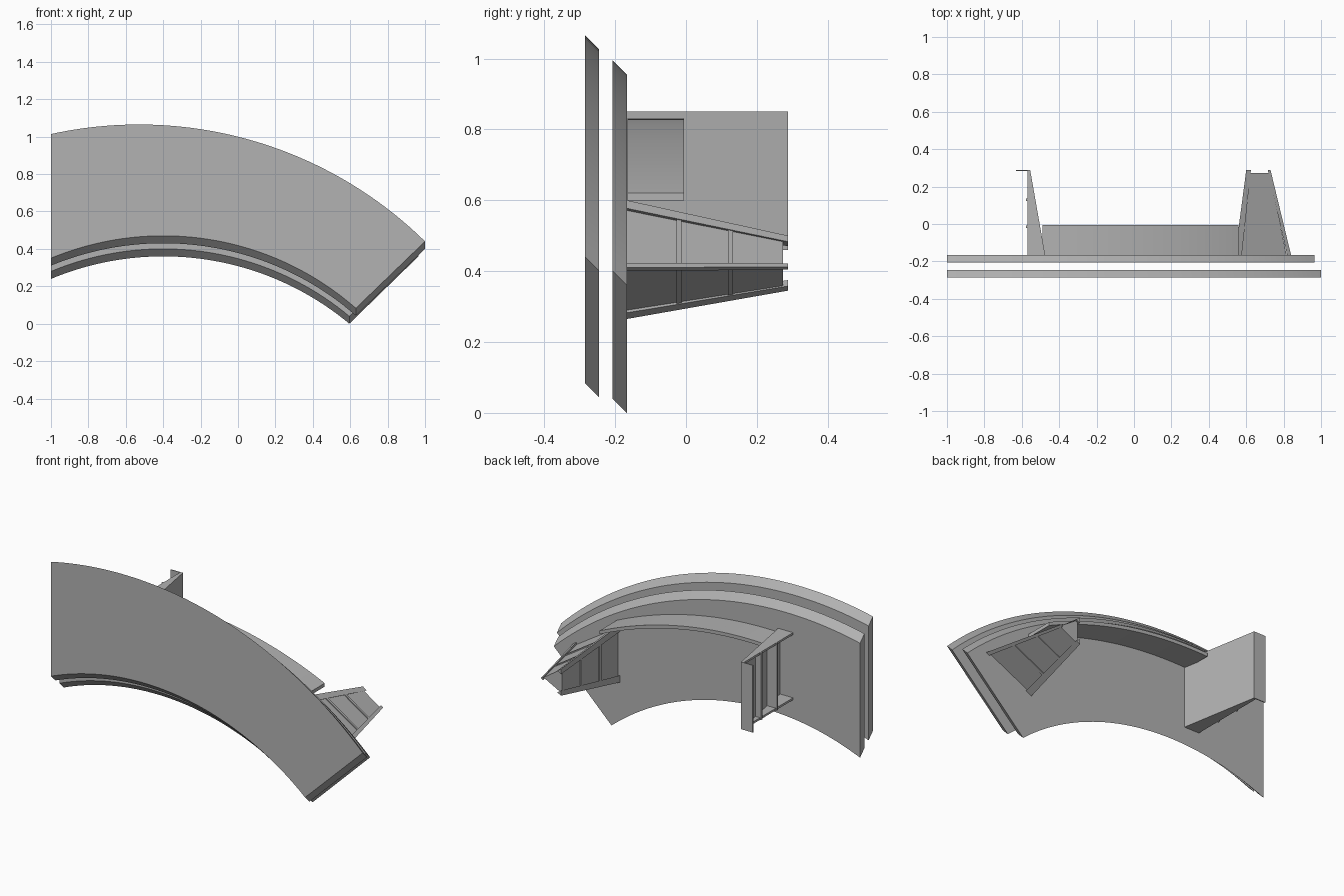
import bpy, bmesh, math
from mathutils import Vector

cube = bpy.data.objects.get("Cube")
if cube:
    bpy.data.objects.remove(cube, do_unlink=True)

grey = bpy.data.materials.new("plain grey")
grey.use_nodes = True
grey.diffuse_color = (0.45, 0.45, 0.45, 1)
grey.node_tree.nodes["Principled BSDF"].inputs["Base Color"].default_value = grey.diffuse_color


def loft(name, rings, smooth=False):
    """Skin a list of equal rings of points and cap both ends."""
    bm = bmesh.new()
    rows = [[bm.verts.new(p) for p in ring] for ring in rings]
    n = len(rows[0])
    for a, b in zip(rows, rows[1:]):
        for i in range(n):
            j = (i + 1) % n
            bm.faces.new((a[i], a[j], b[j], b[i]))
    bm.faces.new(rows[0])
    bm.faces.new(rows[-1])
    bmesh.ops.recalc_face_normals(bm, faces=bm.faces)
    mesh = bpy.data.meshes.new(name)
    bm.to_mesh(mesh)
    bm.free()
    mesh.materials.append(grey)
    obj = bpy.data.objects.new(name, mesh)
    bpy.context.collection.objects.link(obj)
    if smooth:
        bpy.ops.object.select_all(action='DESELECT')
        obj.select_set(True)
        bpy.context.view_layer.objects.active = obj
        bpy.ops.object.shade_smooth_by_angle(angle=math.radians(30))
    return obj


def arc(peak, end, x0, n=48):
    """Circular arc from x0 to end whose highest point is peak."""
    dx, dz = end[0] - peak[0], peak[1] - end[1]
    r = (dx * dx + dz * dz) / (2 * dz)
    xs = [x0 + (end[0] - x0) * i / n for i in range(n + 1)]
    return [(x, peak[1] - r + math.sqrt(r * r - (x - peak[0]) ** 2)) for x in xs]


# Curved plates, edges sloping down toward the back
def plate(name, y0, y1, outer, inner, drop):
    rings = [[(ox, y0, oz), (ox, y1, oz - drop), (ix, y1, iz - drop), (ix, y0, iz)]
             for (ox, oz), (ix, iz) in zip(outer, inner)]
    loft(name, rings, True)


plate("front_plate", -0.285, -0.245, arc((-0.53, 1.065), (1.0, 0.44), -1),
      arc((-0.4, 0.47), (0.63, 0.083), -1), 0.04)
plate("rear_plate", -0.207, -0.167, arc((-0.53, 0.995), (0.965, 0.40), -1),
      arc((-0.4, 0.40), (0.595, 0.04), -1), 0.04)

# Curved shelf joining the brackets
loft("curved_shelf", [[(x, -0.165, z), (x, -0.005, z), (x, -0.005, z - 0.02), (x, -0.165, z - 0.02)]
                      for x, z in arc((-0.4, 0.83), (0.56, 0.62), -0.49)], True)

# Upright bracket: slanted wall, end caps, ribs and back flange
Z0, Z1, Y0, Y1 = 0.46, 0.85, -0.167, 0.288


def upright(name, outline, z0, z1):
    loft(name, [[(x, y, z) for x, y in outline] for z in (z0, z1)])


def wall_x(y):
    return -0.475 - 0.08 * (y - Y0) / (Y1 - Y0)


upright("upright_wall", [(wall_x(Y0), Y0), (wall_x(Y1), Y1),
                         (wall_x(Y1) - 0.012, Y1), (wall_x(Y0) - 0.012, Y0)], Z0, Z1)
cap = [(wall_x(Y0), Y0), (wall_x(Y1), Y1), (-0.57, Y1), (-0.57, Y0)]
upright("upright_top_cap", cap, Z1 - 0.012, Z1)
upright("upright_bottom_cap", cap, Z0, Z0 + 0.012)
upright("upright_back_flange", [(-0.63, Y1 - 0.005), (wall_x(Y1), Y1 - 0.005),
                                (wall_x(Y1), Y1), (-0.63, Y1)], Z0, Z1)
for i, y in enumerate((-0.015, 0.13)):
    upright(f"upright_rib_{i}", [(-0.577, y - 0.006), (wall_x(y) - 0.005, y - 0.006),
                                 (wall_x(y) - 0.005, y + 0.006), (-0.577, y + 0.006)], Z0, Z1)

# Tapered three-sided bracket with corner strips and ribs
NEAR = [(0.54, 0.265), (0.54, 0.60), (0.84, 0.41)]
FAR = [(0.60, 0.345), (0.60, 0.50), (0.73, 0.412)]


def section(y, scale=1.0, corner=None):
    t = (y - Y0) / (Y1 - Y0)
    pts = [Vector(a).lerp(Vector(b), t) for a, b in zip(NEAR, FAR)]
    pivot = sum(pts, Vector((0, 0))) / 3 if corner is None else pts[corner]
    return [(q.x, y, q.y) for q in (pivot + (p - pivot) * scale for p in pts)]


loft("tapered_body", [section(Y0, 0.88), section(Y1 - 0.014, 0.88)])
for i, part in enumerate(("bottom", "top", "ridge")):
    size = 0.07 if part == "ridge" else 0.12
    loft(f"tapered_{part}_strip", [section(Y0, size, i), section(Y1, size * 1.6, i)])
for i, y in enumerate((-0.02, 0.125)):
    loft(f"tapered_rib_{i}", [section(y - 0.007, 0.95), section(y + 0.007, 0.95)])
